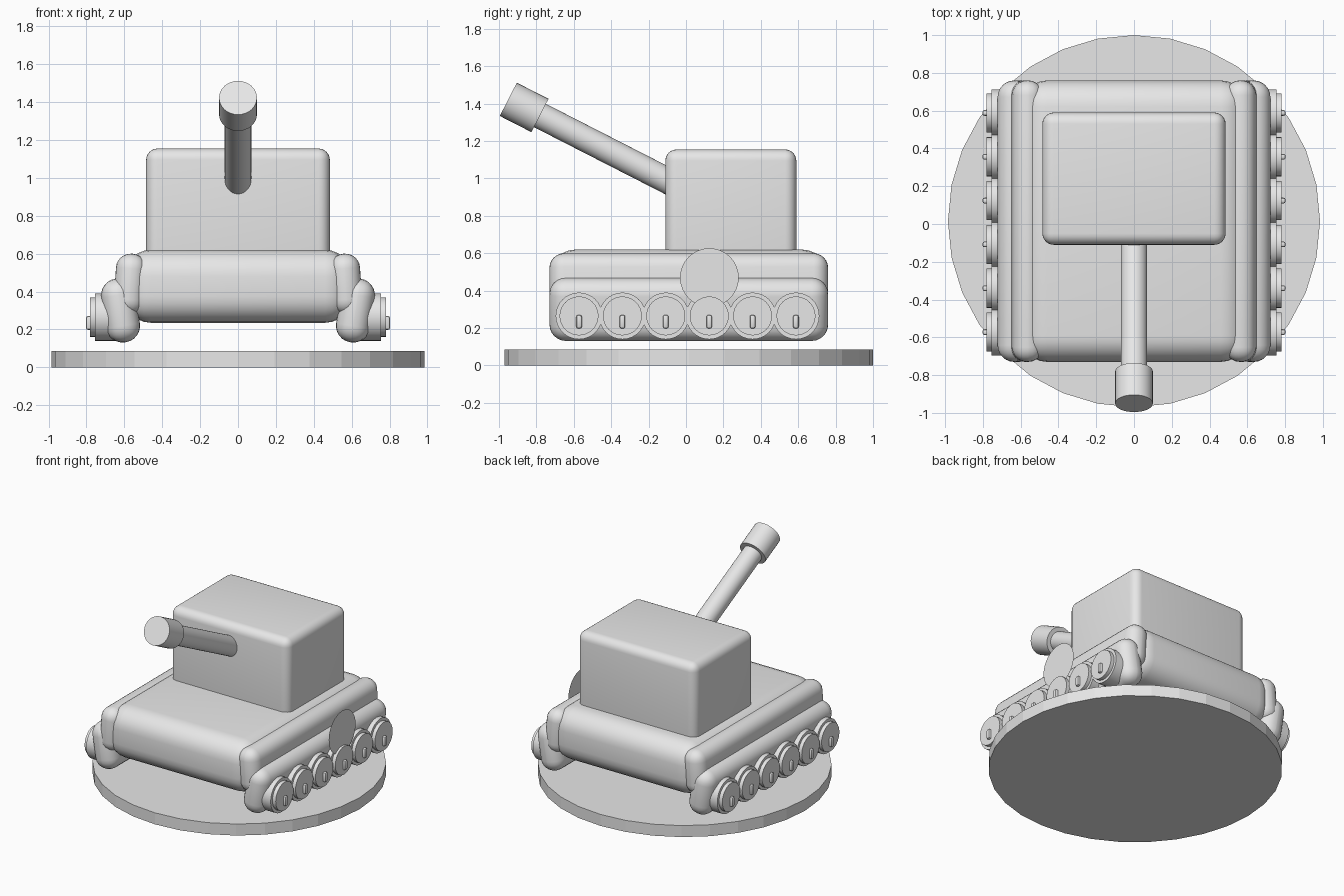
import bpy
from math import radians
from mathutils import Vector

cube = bpy.data.objects.get("Cube")
if cube:
    bpy.data.objects.remove(cube, do_unlink=True)

grey = bpy.data.materials.new("light grey")
grey.use_nodes = True
grey.diffuse_color = (0.8, 0.8, 0.8, 1)
grey.node_tree.nodes["Principled BSDF"].inputs["Base Color"].default_value = (0.8, 0.8, 0.8, 1)


def finish(name, smooth=True):
    ob = bpy.context.object
    ob.name = name
    ob.data.materials.append(grey)
    if smooth:
        bpy.ops.object.shade_smooth_by_angle(angle=radians(35))
    return ob


def rounded_box(name, low, high, bevel, tilt=0, segments=6):
    low, high = Vector(low), Vector(high)
    bpy.ops.mesh.primitive_cube_add(size=1, location=(low + high) / 2)
    ob = bpy.context.object
    ob.scale = high - low
    bpy.ops.object.transform_apply(location=False, rotation=False, scale=True)
    mod = ob.modifiers.new("Bevel", "BEVEL")
    mod.width, mod.segments = bevel, segments
    bpy.ops.object.modifier_apply(modifier="Bevel")
    ob.rotation_euler.y = radians(tilt)
    return finish(name)


def rod(name, start, end, radius, smooth=True):
    start, end = Vector(start), Vector(end)
    axis = end - start
    bpy.ops.mesh.primitive_cylinder_add(vertices=32, radius=radius, depth=axis.length,
                                        location=(start + end) / 2)
    bpy.context.object.rotation_euler = axis.to_track_quat("Z", "Y").to_euler()
    return finish(name, smooth)


# Round display base
rod("base", (0, 0.015, 0), (0, 0.015, 0.085), 0.985, smooth=False)

# Hull and turret
rounded_box("hull", (-0.6, -0.73, 0.235), (0.6, 0.76, 0.62), 0.14)
rounded_box("turret", (-0.485, -0.11, 0.5), (0.485, 0.59, 1.155), 0.06)

# Raised gun with thicker muzzle
tip = Vector((0, -0.95, 1.423))
back = Vector((0, 0.89, -0.455)).normalized()
rod("gun_barrel", tip + back * 0.1, tip + back * 1.1, 0.07)
rod("gun_muzzle", tip, tip + back * 0.19, 0.1)

# Fenders, tracks and wheels on both sides
for side, label in ((1, "left"), (-1, "right")):
    def span(x0, x1):
        return sorted((side * x0, side * x1))

    a, b = span(0.488, 0.65)
    rounded_box(label + "_fender", (a, -0.73, 0.28), (b, 0.76, 0.6), 0.078, -4 * side)
    a, b = span(0.53, 0.71)
    rounded_box(label + "_track", (a, -0.73, 0.13), (b, 0.76, 0.47), 0.088, 9 * side)
    for i in range(6):
        y = -0.572 + i * 0.232
        name = f"{label}_wheel_{i + 1}"
        for part, inner, outer, radius in (("_rim", 0.6, 0.755, 0.125),
                                           ("_cap", 0.7, 0.782, 0.104)):
            rod(name + part, (side * inner, y, 0.265), (side * outer, y, 0.265), radius)
        a, b = span(0.74, 0.802)
        rounded_box(name + "_bolt", (a, y - 0.015, 0.198), (b, y + 0.015, 0.27), 0.01, 0, 2)

# Thin side plate
bpy.ops.mesh.primitive_circle_add(vertices=32, radius=0.157, fill_type="NGON",
                                  location=(0.765, 0.125, 0.47), rotation=(0, radians(90), 0))
finish("side_plate", smooth=False)
